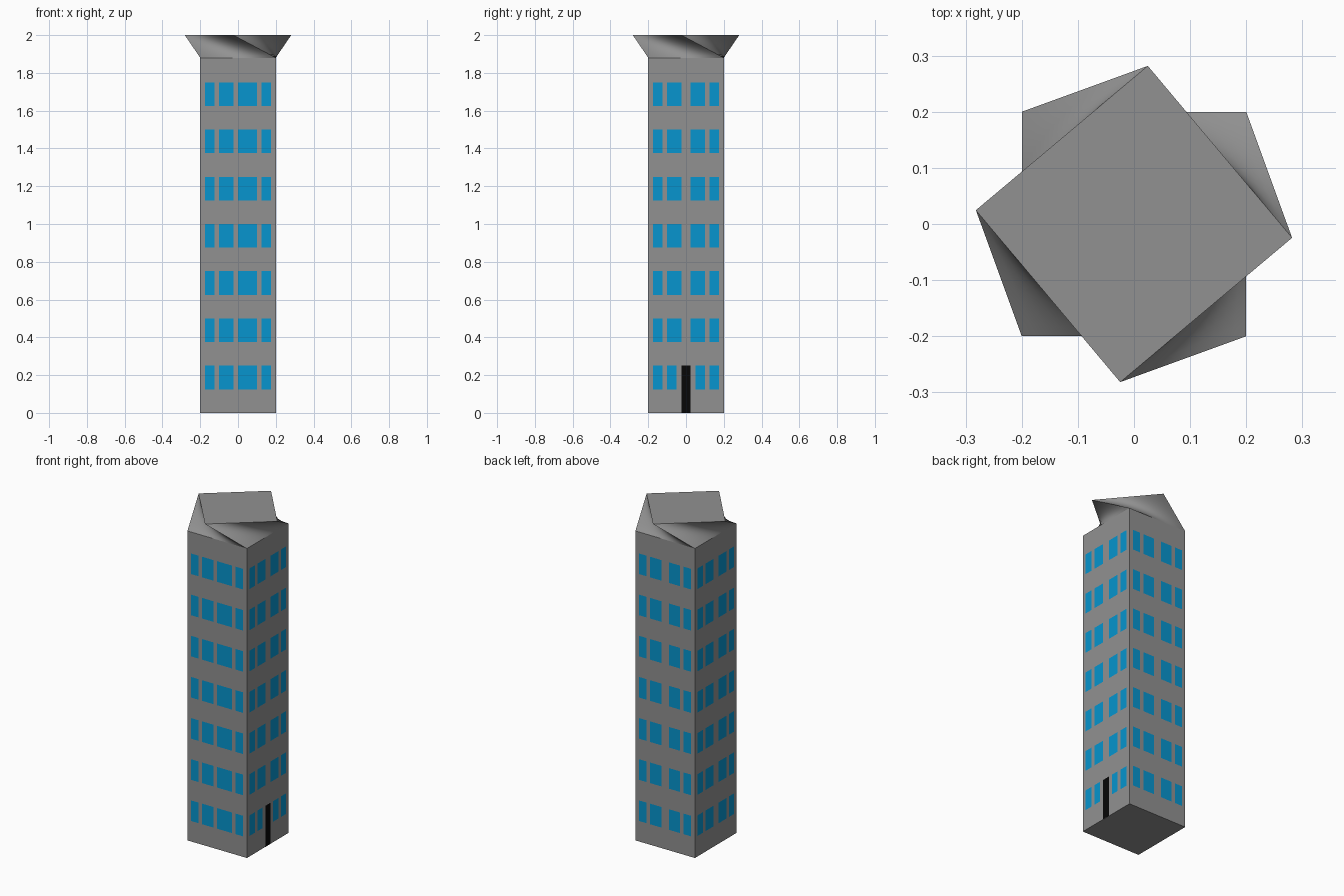
import bpy, bmesh
from math import radians
from mathutils import Matrix, Vector

if "Cube" in bpy.data.objects:
    bpy.data.objects.remove(bpy.data.objects["Cube"])

HALF, EAVES, TOP = 0.2, 1.88, 2.0
SEGS, LEVELS, TWIST = 16, 10, -50


def material(name, rgb):
    m = bpy.data.materials.new(name)
    m.diffuse_color = (*rgb, 1)
    m.use_nodes = True
    m.node_tree.nodes["Principled BSDF"].inputs["Base Color"].default_value = m.diffuse_color
    return m


def add_object(name, bm, mat):
    mesh = bpy.data.meshes.new(name)
    bm.to_mesh(mesh)
    bm.free()
    ob = bpy.data.objects.new(name, mesh)
    bpy.context.collection.objects.link(ob)
    mesh.materials.append(mat)
    return ob


def panels(name, rects, wall, mat, gap=0.001):
    """Flat panels (x0, x1, z0, z1) on a wall: 0 front, 1 right, 2 back, 3 left."""
    bm = bmesh.new()
    y = -HALF - gap
    for x0, x1, z0, z1 in rects:
        bm.faces.new([bm.verts.new(p) for p in
                      ((x0, y, z0), (x1, y, z0), (x1, y, z1), (x0, y, z1))])
    bm.transform(Matrix.Rotation(radians(90 * wall), 4, 'Z'))
    return add_object(name, bm, mat)


concrete = material("dark_concrete", (0.285, 0.285, 0.285))
glass = material("glass_blue", (0.002, 0.30, 0.62))
black = material("door_black", (0.002, 0.002, 0.002))

# Tower shaft, open where the crown sits
bm = bmesh.new()
bmesh.ops.create_cube(bm, size=1, matrix=Matrix.Translation((0, 0, EAVES / 2))
                      @ Matrix.Diagonal((2 * HALF, 2 * HALF, EAVES, 1)))
bm.normal_update()
bmesh.ops.delete(bm, geom=[f for f in bm.faces if f.normal.z > 0.5], context='FACES_ONLY')
add_object("tower_shaft", bm, concrete)

# Twisted crown: straight rulings from the wall tops to a turned roof square
bm = bmesh.new()
corners = [Vector((x * HALF, y * HALF, EAVES)) for x, y in ((-1, -1), (1, -1), (1, 1), (-1, 1))]
outline = [corners[i].lerp(corners[(i + 1) % 4], s / SEGS) for i in range(4) for s in range(SEGS)]
turn = Matrix.Translation((0, 0, TOP - EAVES)) @ Matrix.Rotation(radians(TWIST), 4, 'Z')
rings = [[bm.verts.new(p.lerp(turn @ p, k / LEVELS)) for p in outline] for k in range(LEVELS + 1)]
n = len(outline)
for low, high in zip(rings, rings[1:]):
    for i in range(n):
        j = (i + 1) % n
        bm.faces.new((low[i], low[j], high[j], high[i]))
bm.faces.new(rings[-1])
crown = add_object("twisted_crown", bm, concrete)
bpy.context.view_layer.objects.active = crown
crown.select_set(True)
bpy.ops.object.shade_smooth_by_angle(angle=radians(30))

# Windows: seven storeys on each wall
outer = [(-0.175, -0.125), (0.125, 0.175)]
even = outer + [(-0.1, -0.025), (0.025, 0.1)]
front = outer + [(-0.1, -0.025), (0.0, 0.1)]
beside_door = outer + [(-0.1, -0.05), (0.05, 0.1)]
for wall, side in enumerate(("front", "right", "back", "left")):
    rects = []
    for storey in range(7):
        z = 0.125 + 0.25 * storey
        columns = front if side == "front" else even
        if side == "right" and storey == 0:
            columns = beside_door
        rects += [(a, b, z, z + 0.125) for a, b in columns]
    panels(side + "_windows", rects, wall, glass)

# Entrance door on the right wall
panels("door", [(-0.025, 0.025, 0, 0.25)], 1, black)
